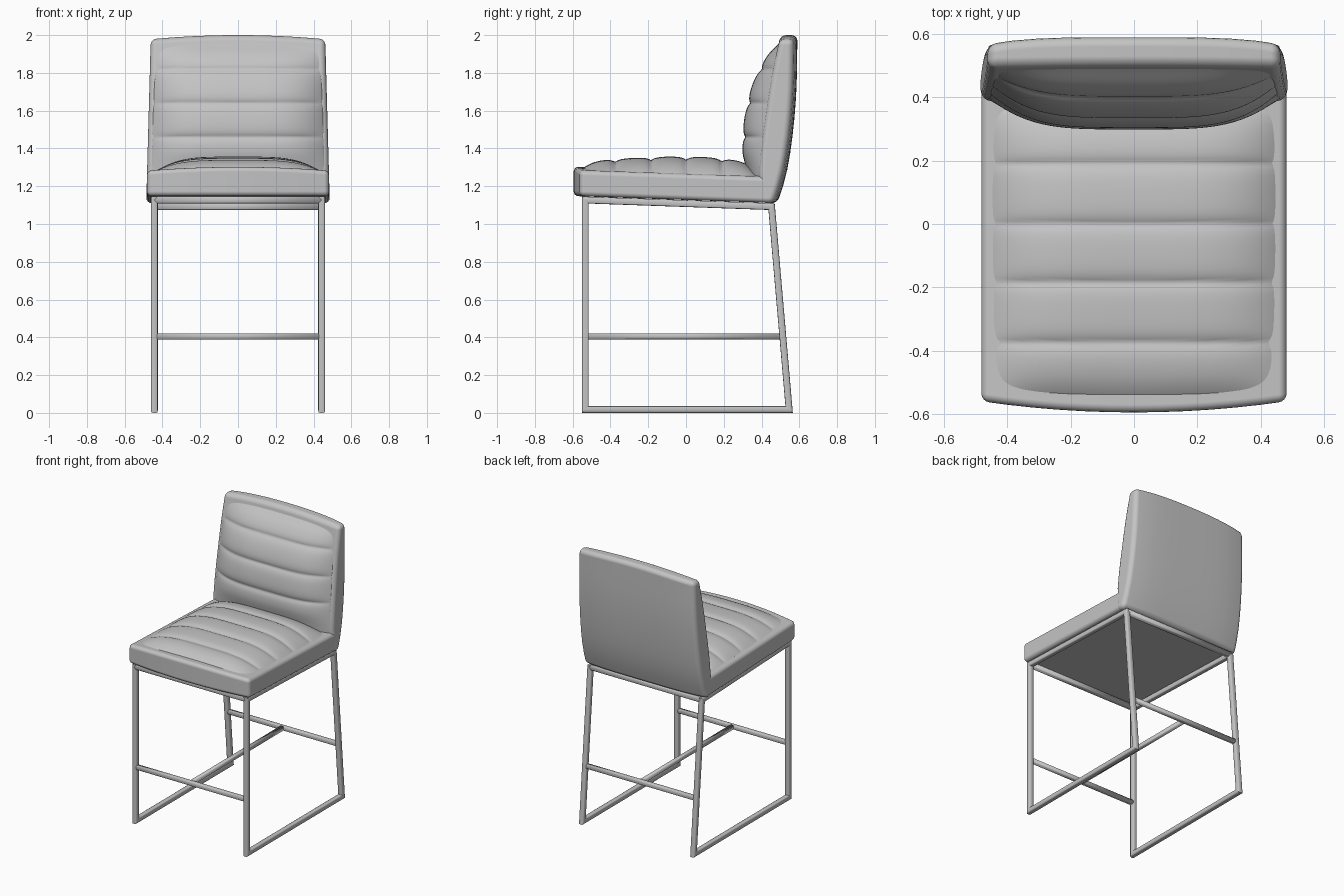
import bpy, bmesh, math
from mathutils import Vector

if "Cube" in bpy.data.objects:
    bpy.data.objects.remove(bpy.data.objects["Cube"])

grey = bpy.data.materials.new("light grey")
grey.diffuse_color = (0.55, 0.55, 0.55, 1)
grey.use_nodes = True
grey.node_tree.nodes["Principled BSDF"].inputs["Base Color"].default_value = grey.diffuse_color


def finish(name, bm, bevel=0):
    bmesh.ops.recalc_face_normals(bm, faces=bm.faces)
    me = bpy.data.meshes.new(name)
    bm.to_mesh(me)
    bm.free()
    me.materials.append(grey)
    me.shade_smooth()
    ob = bpy.data.objects.new(name, me)
    bpy.context.collection.objects.link(ob)
    if bevel:
        m = ob.modifiers.new("rounded edges", 'BEVEL')
        m.width, m.segments = bevel, 4
        m.limit_method, m.angle_limit = 'ANGLE', math.radians(40)
        m.harden_normals = True
    return ob


def interp(pts, t):
    # smooth (Catmull-Rom) lookup in a list of (t, value)
    n = len(pts)
    i = max(k for k in range(n - 1) if k == 0 or pts[k][0] <= t)
    (a, p), (b, q) = pts[i], pts[i + 1]
    slope = lambda k: ((pts[min(k + 1, n - 1)][1] - pts[max(k - 1, 0)][1])
                       / (pts[min(k + 1, n - 1)][0] - pts[max(k - 1, 0)][0]))
    s = min(max((t - a) / (b - a), 0), 1)
    h = b - a
    return ((2*s**3 - 3*s*s + 1) * p + (s**3 - 2*s*s + s) * h * slope(i)
            + (3*s*s - 2*s**3) * q + (s**3 - s*s) * h * slope(i + 1))


def slab(name, nu, nv, low, high, bevel=0):
    # closed solid between two surfaces, u in -1..1 and v in 0..1
    bm = bmesh.new()
    A, B = [[[bm.verts.new(f(2 * i / nu - 1, j / nv)) for j in range(nv + 1)]
             for i in range(nu + 1)] for f in (low, high)]
    for G in (A, B):
        for i in range(nu):
            for j in range(nv):
                bm.faces.new((G[i][j], G[i+1][j], G[i+1][j+1], G[i][j+1]))
    rim = ([(i, 0) for i in range(nu)] + [(nu, j) for j in range(nv)]
           + [(i, nv) for i in range(nu, 0, -1)] + [(0, j) for j in range(nv, 0, -1)])
    for (a, b), (c, d) in zip(rim, rim[1:] + rim[:1]):
        bm.faces.new((A[a][b], A[c][d], B[c][d], B[a][b]))
    return finish(name, bm, bevel)


def groove(t, channels, width=0.022):
    # 1 in the middle of a stitched channel, fading to 0
    return sum(math.exp(-abs(t - c) / width) for c in channels)


# --- seat base ---
def seat_y(u, v):
    return (-0.595 + 0.035 * u * u) * (1 - v) + 0.45 * v

slab("seat_base", 12, 1,
     lambda u, v: (0.482 * u, seat_y(u, v), 1.148 - 0.036 * v),
     lambda u, v: (0.482 * u, seat_y(u, v), 1.283 - 0.035 * v + 0.02 * (1 - u * u)),
     0.025)

# --- channelled seat cushion ---
seat_crown = [(-0.58, 1.325), (-0.48, 1.339), (-0.28, 1.35), (-0.1, 1.357),
              (0.09, 1.355), (0.27, 1.342), (0.42, 1.325)]

def pad_y(u, v):
    return (-0.578 + 0.033 * u * u) * (1 - v) + 0.40 * v

def seat_top(u, v):
    y = pad_y(u, v)
    edge = 1.268 - 0.035 * v
    puff = (1 - abs(u) ** 4) * (1 - abs(2 * v - 1) ** 9)
    z = edge + (interp(seat_crown, y) - edge) * puff
    z -= 0.017 * groove(y, (-0.375, -0.185, 0, 0.19)) * (1 - u ** 8)
    return (0.468 * u, y, z)

slab("seat_cushion", 48, 100,
     lambda u, v: (0.468 * u, pad_y(u, v), 1.22), seat_top)

# --- backrest shell ---
rear = [(1.11, 0.483), (1.25, 0.528), (1.45, 0.562), (1.7, 0.584), (2.0, 0.59)]
border = [(1.11, 0.40), (1.27, 0.388), (1.4, 0.398), (1.6, 0.425), (1.8, 0.457), (2.0, 0.50)]

def back_xz(u, v):
    return (0.486 - 0.024 * v) * u, 1.11 + (0.89 - 0.022 * u * u) * v

def back_front(u, v):
    x, z = back_xz(u, v)
    return (x, interp(border, z), z)

def back_rear(u, v):
    x, z = back_xz(u, v)
    return (x, interp(rear, z) - 0.022 * u ** 4, z)

slab("backrest_shell", 12, 10, back_front, back_rear, 0.03)

# --- channelled backrest cushion ---
back_crown = [(1.22, 0.335), (1.28, 0.322), (1.39, 0.298), (1.55, 0.307),
              (1.73, 0.348), (1.9, 0.425), (1.98, 0.49)]

def cushion_xz(u, v):
    return (0.472 - 0.024 * v) * u, 1.22 + (0.755 - 0.02 * u * u) * v

def cushion_front(u, v):
    x, z = cushion_xz(u, v)
    edge = interp(border, z) + 0.012
    y = edge + (interp(back_crown, z) - edge) * (1 - abs(u) ** 4) * (1 - v ** 16)
    y += 0.017 * groove(z, (1.46, 1.64, 1.82)) * (1 - u ** 8)
    return (x, y, z)

def cushion_rear(u, v):
    x, z = cushion_xz(u, v)
    return (x, interp(border, z) + 0.04, z)

slab("backrest_cushion", 48, 90, cushion_rear, cushion_front)


# --- metal frame: rounded square tubing ---
def section(r, n=16):
    f = lambda c: math.copysign(abs(c) ** 0.5, c) * r
    return [(f(math.cos(2 * math.pi * k / n)), f(math.sin(2 * math.pi * k / n)))
            for k in range(n)]


def skin(bm, rings, closed):
    n = len(rings[0])
    pairs = list(zip(rings, rings[1:])) + ([(rings[-1], rings[0])] if closed else [])
    for a, b in pairs:
        for k in range(n):
            bm.faces.new((a[k], a[(k+1) % n], b[(k+1) % n], b[k]))


def side_frame(name, x, pts, r):
    # closed mitred loop in the y-z plane; each side has its own rings
    bm = bmesh.new()
    P = [Vector(p) for p in pts]
    for i in range(len(P)):
        rings = []
        for j in (i, (i + 1) % len(P)):
            d0 = (P[j] - P[j - 1]).normalized()
            d1 = (P[(j + 1) % len(P)] - P[j]).normalized()
            n0, n1 = Vector((d0.y, -d0.x)), Vector((d1.y, -d1.x))
            m = (n0 + n1) / (1 + n0.dot(n1))
            rings.append([bm.verts.new((x + b, P[j].x + m.x * a, P[j].y + m.y * a))
                          for a, b in section(r)])
        skin(bm, rings, False)
    return finish(name, bm)


def bar(name, p, q, r):
    bm = bmesh.new()
    p, q = Vector(p), Vector(q)
    side = (q - p).normalized().cross(Vector((0, 0, 1)))
    rings = [[bm.verts.new(c + side * a + Vector((0, 0, b))) for a, b in section(r)]
             for c in (p, q)]
    skin(bm, rings, False)
    for ring in rings:
        bm.faces.new(ring)
    return finish(name, bm)


LX, R = 0.4425, 0.018
loop = [(-0.533, R), (0.546, R), (0.453, 1.092), (-0.533, 1.127)]
for label, s in (("left", -1), ("right", 1)):
    side_frame(label + "_side_frame", s * LX, loop, R)

# cross rails under the seat and the H-shaped footrest
for name, y, z, r in (("front_seat_rail", -0.533, 1.127, R), ("rear_seat_rail", 0.453, 1.092, R),
                      ("front_footrest", -0.533, 0.405, 0.016), ("rear_footrest", 0.512, 0.405, 0.016)):
    bar(name, (-LX, y, z), (LX, y, z), r)
bar("centre_stretcher", (0, -0.533, 0.405), (0, 0.512, 0.405), 0.0155)
